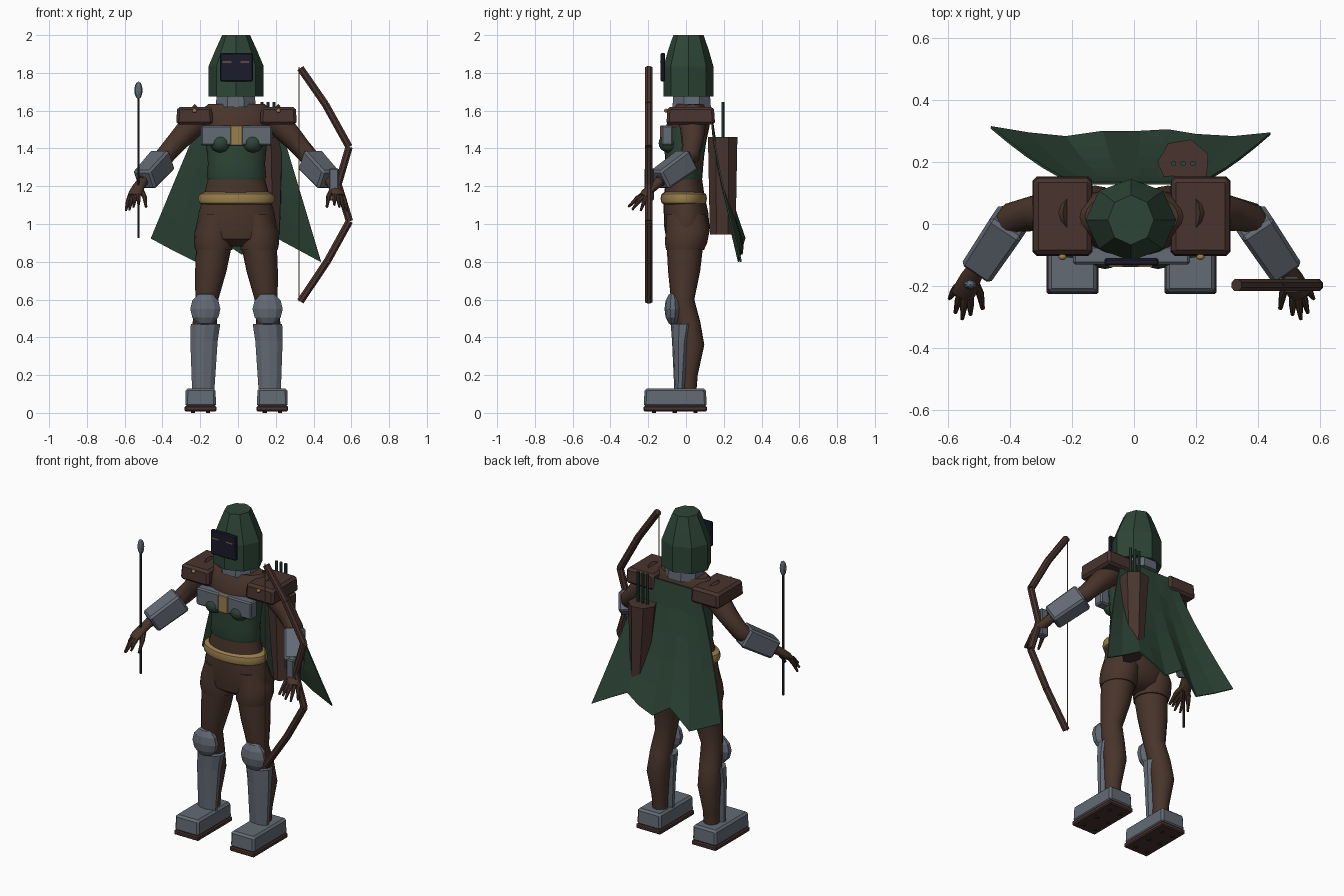
import bpy, bmesh, math
from mathutils import Vector, Matrix

cube = bpy.data.objects.get("Cube")
if cube:
    bpy.data.objects.remove(cube)

CX = -0.008  # middle line of the body


def material(name, r, g, b):
    m = bpy.data.materials.new(name)
    m.use_nodes = True
    m.diffuse_color = (r, g, b, 1)
    m.node_tree.nodes["Principled BSDF"].inputs["Base Color"].default_value = (r, g, b, 1)
    return m


BROWN = material("brown cloth", 0.066, 0.035, 0.024)
LEATHER = material("dark leather", 0.065, 0.034, 0.027)
GREEN = material("forest green", 0.027, 0.06, 0.038)
STEEL = material("steel grey", 0.125, 0.145, 0.175)
GOLD = material("dull gold", 0.32, 0.21, 0.075)
NAVY = material("dark navy", 0.011, 0.011, 0.025)
SHAFT = material("dark shaft", 0.03, 0.022, 0.02)


def finish(name, bm, mat, smooth=True):
    bmesh.ops.recalc_face_normals(bm, faces=bm.faces)
    me = bpy.data.meshes.new(name)
    bm.to_mesh(me)
    bm.free()
    me.materials.append(mat)
    if smooth:
        me.shade_smooth()
        me.set_sharp_from_angle(angle=math.radians(40))
    ob = bpy.data.objects.new(name, me)
    bpy.context.collection.objects.link(ob)
    return ob


def loft(name, rings, mat, n=16, phase=0.0, along=False, smooth=True):
    """Skin elliptical rings (x, y, z, rx, ry); level, or square to the path."""
    bm = bmesh.new()
    mids = [Vector(r[:3]) for r in rings]
    loops = []
    for i, r in enumerate(rings):
        rot = Matrix.Identity(3)
        if along:
            axis = mids[min(i + 1, len(mids) - 1)] - mids[max(i - 1, 0)]
            rot = axis.to_track_quat("Z", "Y").to_matrix()
        loop = []
        for k in range(n):
            a = phase + math.tau * k / n
            loop.append(bm.verts.new(mids[i] + rot @ Vector((r[3] * math.cos(a), r[4] * math.sin(a), 0))))
        loops.append(loop)
    for lo, hi in zip(loops, loops[1:]):
        for k in range(n):
            bm.faces.new((lo[k], lo[(k + 1) % n], hi[(k + 1) % n], hi[k]))
    bm.faces.new(loops[0])
    bm.faces.new(loops[-1])
    return finish(name, bm, mat, smooth)


def rod(name, a, b, r, mat, n=8, smooth=False):
    return loft(name, [(*a, r, r), (*b, r, r)], mat, n, math.pi / n, True, smooth)


def box(name, mid, size, mat, bevel=0.0, taper=1.0, rot=None):
    bm = bmesh.new()
    bmesh.ops.create_cube(bm, size=1)
    for v in bm.verts:
        if v.co.z > 0:
            v.co.xy *= taper
        v.co *= Vector(size)
    if bevel:
        bmesh.ops.bevel(bm, geom=bm.edges[:], offset=bevel, segments=1, affect="EDGES")
    m = Matrix.Translation(mid) @ (rot.to_matrix().to_4x4() if rot else Matrix.Identity(4))
    bm.transform(m)
    return finish(name, bm, mat, False)


def ball(name, mid, radii, mat, u=16, v=10, smooth=True):
    bm = bmesh.new()
    bmesh.ops.create_uvsphere(bm, u_segments=u, v_segments=v, radius=1)
    bm.transform(Matrix.Translation(mid) @ Matrix.Diagonal((*radii, 1)))
    return finish(name, bm, mat, smooth)


def body(name, rows, mat, n=24):
    """Loft about the middle line from (y, z, rx, ry) rows."""
    return loft(name, [(CX, *row) for row in rows], mat, n)


# Torso, corset and belt
body("torso", [(0, .88, .07, .05), (0, .92, .19, .105), (.005, .98, .215, .12), (0, 1.06, .2, .118),
               (-.01, 1.15, .175, .108), (-.01, 1.24, .15, .095), (0, 1.4, .15, .1),
               (.01, 1.52, .175, .115), (.02, 1.59, .2, .1), (.025, 1.635, .15, .08)], BROWN)
body("corset", [(-.012, 1.235, .152, .095), (-.012, 1.25, .158, .1), (-.01, 1.32, .151, .1),
                (-.005, 1.42, .161, .11), (0, 1.51, .17, .116)], GREEN)
body("belt", [(-.012, 1.1, .175, .1), (-.012, 1.112, .197, .118), (-.012, 1.135, .204, .123),
              (-.012, 1.158, .197, .118), (-.012, 1.17, .17, .1)], GOLD)

# Chest plate
box("chest_plate", (CX, -.1, 1.468), (.376, .062, .106), STEEL, .008)
box("chest_clasp", (CX, -.115, 1.468), (.066, .046, .106), GOLD, .003)

# Collar, hood and visor
loft("collar", [(CX - .004, .03, 1.62, .115, .11), (CX - .004, .03, 1.695, .108, .104)],
     STEEL, 8, math.pi / 8, smooth=False)
loft("hood", [(-.01, .013, 1.675, .146, .132), (-.01, .013, 1.835, .146, .132),
              (-.01, .013, 1.925, .108, .106), (-.01, .013, 2.0, .074, .08)], GREEN, 8, smooth=False)
box("visor", (-.008, -.122, 1.83), (.175, .024, .15), NAVY, .006)
for x in (-.058, .036):
    box("eye_slit", (x, -.135, 1.858), (.046, .006, .006), GOLD)

# Parts made once for each side
for s, side in ((1, "left"), (-1, "right")):
    def P(x, y, z):
        return Vector((CX + s * x, y, z))

    def limb(name, rows, mat, n=16, along=False):
        return loft(side + name, [(*P(*r[:3]), r[3], r[4]) for r in rows], mat, n, 0, along)

    ball(side + "_bust", P(.085, -.09, 1.428), (.055, .055, .05), GREEN)

    # Shoulder pad and stud
    box(side + "_shoulder_pad", P(.222, .025, 1.573), (.194, .258, .095), LEATHER, .014, .95)
    ball(side + "_pad_stud", P(.222, -.106, 1.6), (.013, .01, .011), GOLD, 10, 6)

    # Arm and bracer
    limb("_arm", [(.17, .035, 1.58, .07, .075), (.23, .035, 1.525, .07, .068), (.31, .035, 1.44, .058, .056),
                  (.38, .022, 1.36, .05, .05), (.42, -.03, 1.315, .046, .046), (.5, -.14, 1.225, .03, .03)],
         BROWN, 16, True)
    wrist, elbow = P(.49, -.142, 1.232), P(.388, .01, 1.342)
    box(side + "_bracer", (wrist + elbow) / 2, (.112, .112, (elbow - wrist).length), STEEL, .012, 1.08,
        (elbow - wrist).to_track_quat("Z", "Y"))

    # Hand
    limb("_palm", [(.495, -.135, 1.23, .027, .027), (.518, -.175, 1.197, .034, .025),
                   (.537, -.215, 1.162, .038, .022), (.545, -.232, 1.148, .032, .015)], BROWN, 12, True)
    for i, tip in enumerate([(.586, -.24, 1.07), (.567, -.285, 1.075), (.545, -.306, 1.09), (.518, -.292, 1.1)]):
        base = (.562 - .014 * i, -.203 - .009 * i, 1.155)
        mid = [(a + b) / 2 for a, b in zip(base, tip)]
        limb("_finger", [(*base, .013, .013), (mid[0], mid[1], mid[2] + .008, .012, .012),
                         (*tip, .006, .006)], BROWN, 8, True)
    limb("_thumb", [(.51, -.18, 1.185, .016, .016), (.487, -.225, 1.145, .013, .013),
                    (.479, -.272, 1.09, .007, .007)], BROWN, 8, True)

    # Shorts, leg and armour
    limb("_shorts", [(.12, -.005, .862, .098, .1), (.122, 0, .9, .104, .112),
                     (.118, .008, .96, .104, .116), (.1, 0, 1.05, .09, .105)], BROWN, 20)
    limb("_leg", [(.175, .01, .1, .044, .044), (.175, .015, .2, .047, .047), (.174, .033, .36, .066, .064),
                  (.168, .012, .48, .064, .064), (.157, -.018, .6, .061, .062),
                  (.136, -.01, .75, .083, .085), (.12, -.006, .88, .094, .096)], BROWN, 20)
    ball(side + "_knee_guard", P(.165, -.07, .55), (.084, .044, .088), STEEL, 10, 6, False)
    shin = [(.176, -.032, .12, .062, .03), (.172, -.024, .38, .076, .05), (.164, -.015, .47, .082, .066)]
    loft(side + "_shin_guard", [(*P(*r[:3]), *r[3:]) for r in shin], STEEL, 10, math.pi / 10, smooth=False)
    box(side + "_boot", P(.19, -.057, .081), (.163, .334, .098), STEEL, .012, .97)
    box(side + "_sole", P(.19, -.057, .022), (.168, .336, .028), LEATHER, .006)
    for dx in (-.04, .04):
        for y in (-.17, -.06, .05):
            rod(side + "_tread_stud", P(.19 + dx, y, 0), P(.19 + dx, y, .012), .012, SHAFT)

# Cape with a ragged hem
HEM = [(-.46, .315, .925), (-.34, .295, .86), (-.22, .283, .8), (-.1, .3, .92), (.02, .3, .84),
       (.11, .305, .88), (.2, .29, .93), (.32, .283, .865), (.44, .295, .8)]
ROWS = 5
bm = bmesh.new()
grid = []
for i, (hx, hy, hz) in enumerate(HEM):
    tx = -.18 + .38 * i / (len(HEM) - 1)
    column = []
    for j in range(ROWS + 1):
        t = j / ROWS
        ripple = .012 * (-1) ** i * t * (1 - t)
        column.append(bm.verts.new((tx + (hx - tx) * t, .135 + (hy - .135) * t ** 1.4 + ripple,
                                    1.6 + (hz - 1.6) * t)))
    grid.append(column)
for a, b in zip(grid, grid[1:]):
    for j in range(ROWS):
        bm.faces.new((a[j], b[j], b[j + 1], a[j + 1]))
cape = finish("cape", bm, GREEN, False)
cape.modifiers.new("thickness", "SOLIDIFY").thickness = .008

# Quiver and spare arrows
loft("quiver", [(.175, .195, .945, .05, .07), (.16, .195, 1.46, .085, .08)], LEATHER, 7, .4, smooth=False)
for x in (.127, .158, .19):
    rod("spare_arrow", (x, .195, 1.4), (x, .195, 1.645), .009, GREEN)

# Bow, built of straight limbs, with grip and string
BOW = [(.33, 1.825), (.462, 1.635), (.588, 1.408), (.53, 1.21), (.59, 1.015), (.474, .805), (.33, .59)]
for (ax, az), (bx, bz) in zip(BOW, BOW[1:]):
    rod("bow_limb", (ax, -.197, az), (bx, -.197, bz), .021, LEATHER)
box("bow_grip", (.507, -.195, 1.21), (.05, .05, .17), STEEL, .006)
rod("bow_string", (.322, -.197, 1.83), (.322, -.197, .59), .003, GOLD, 6)

# Arrow held in the right hand
rod("arrow_shaft", (-.527, -.195, .925), (-.527, -.195, 1.68), .0065, SHAFT)
ball("arrow_head", (-.527, -.195, 1.708), (.022, .016, .046), STEEL, 8, 6, False)
